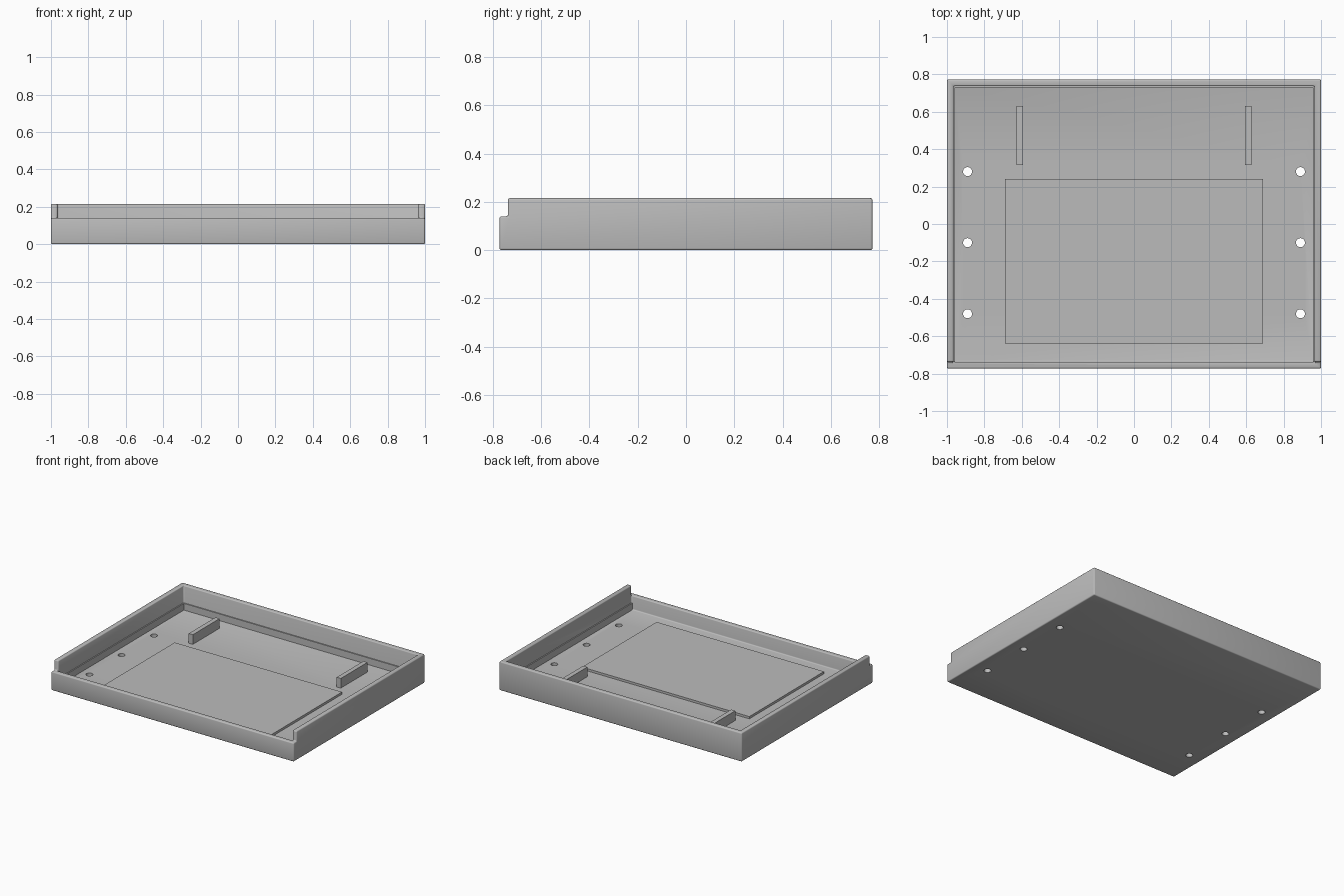
import bpy, bmesh, math
from mathutils import Matrix, Vector

if "Cube" in bpy.data.objects:
    bpy.data.objects.remove(bpy.data.objects["Cube"])

grey = bpy.data.materials.new("plain grey")
grey.use_nodes = True
colour = (0.5, 0.5, 0.5, 1)
grey.diffuse_color = colour
grey.node_tree.nodes["Principled BSDF"].inputs["Base Color"].default_value = colour

W, D, H = 1.0, 0.7725, 0.215      # half width, half depth, height
WALL, FLOOR, FRONT = 0.035, 0.035, 0.14


def finish(bm, name):
    mesh = bpy.data.meshes.new(name)
    bm.to_mesh(mesh)
    bm.free()
    mesh.materials.append(grey)
    obj = bpy.data.objects.new(name, mesh)
    bpy.context.collection.objects.link(obj)
    return obj


def box(name, low, high):
    low, high = Vector(low), Vector(high)
    bm = bmesh.new()
    place = Matrix.Translation((low + high) / 2) @ Matrix.Diagonal((*(high - low), 1))
    bmesh.ops.create_cube(bm, size=1, matrix=place)
    return finish(bm, name)


def apply(obj, kind, **settings):
    mod = obj.modifiers.new(kind.title(), kind)
    for key, value in settings.items():
        setattr(mod, key, value)
    bpy.context.view_layer.objects.active = obj
    bpy.ops.object.modifier_apply(modifier=mod.name)


def cut(obj, cutter):
    apply(obj, 'BOOLEAN', operation='DIFFERENCE', solver='EXACT', object=cutter)
    bpy.data.objects.remove(cutter)


# Tray with an open top and a lower front wall
tray = box("tray", (-W, -D, 0), (W, D, H))
ix, iy = W - WALL, D - WALL
cut(tray, box("cavity_cutter", (-ix, -iy, FLOOR), (ix, iy, 1)))
cut(tray, box("front_cutter", (-2, -2, FRONT), (2, -iy, 1)))
apply(tray, 'BEVEL', width=0.008, segments=3, limit_method='ANGLE')

# Screw holes along both sides
bm = bmesh.new()
for x in (-0.89, 0.89):
    for y in (-0.48, -0.10, 0.28):
        bmesh.ops.create_cone(bm, cap_ends=True, segments=32, radius1=0.024,
                              radius2=0.024, depth=0.3,
                              matrix=Matrix.Translation((x, y, 0)))
cut(tray, finish(bm, "hole_cutter"))
bpy.ops.object.select_all(action='DESELECT')
tray.select_set(True)
bpy.context.view_layer.objects.active = tray
bpy.ops.object.shade_smooth_by_angle(angle=math.radians(35))

# Thin skirting along the foot of the back and side walls
LEDGE, TOP = 0.008, 0.085
box("back_skirting", (-ix, iy - LEDGE, 0.02), (ix, iy + 0.01, TOP))

# Raised panel on the floor
box("raised_panel", (-0.69, -0.64, 0.02), (0.69, 0.24, 0.052))

# Mirrored pairs: side skirtings and support ribs
for side, name in ((1, "left"), (-1, "right")):
    a, b = sorted((side * (ix - LEDGE), side * (ix + 0.01)))
    box(name + "_skirting", (a, -iy, 0.02), (b, iy, TOP))
    x = side * 0.61
    box(name + "_rib", (x - 0.017, 0.315, 0.02), (x + 0.017, 0.63, 0.107))
